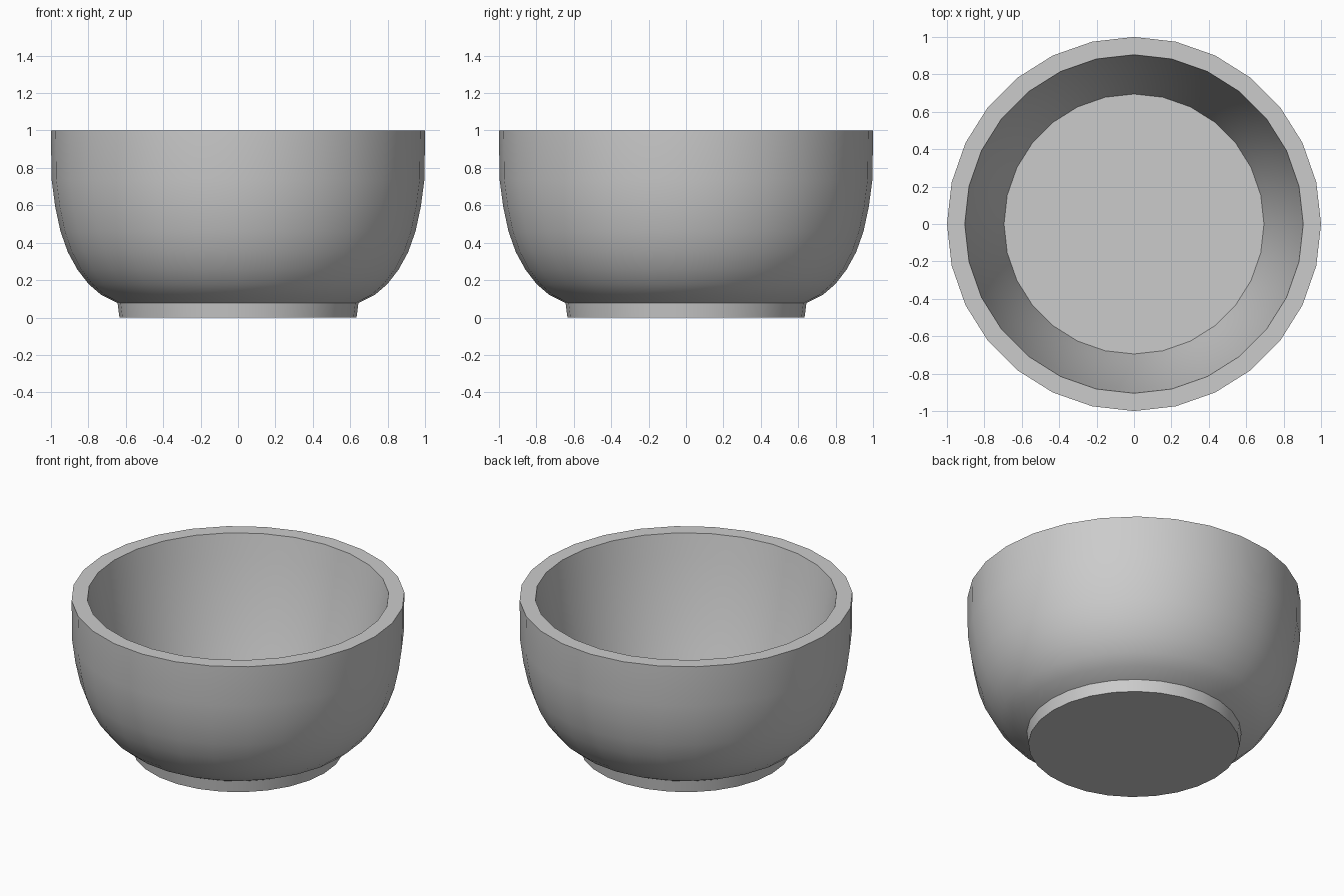
import bpy, bmesh, math

if "Cube" in bpy.data.objects:
    bpy.data.objects.remove(bpy.data.objects["Cube"])

SIDES = 28

def lathe(name, profile, sides):
    """Revolve an (r, z) profile around z and cap both open ends."""
    bm = bmesh.new()
    rings = []
    for r, z in profile:
        rings.append([bm.verts.new((r * math.cos(2 * math.pi * i / sides),
                                    r * math.sin(2 * math.pi * i / sides), z))
                      for i in range(sides)])
    for a, b in zip(rings, rings[1:]):
        for i in range(sides):
            j = (i + 1) % sides
            bm.faces.new((a[i], a[j], b[j], b[i]))
    bm.faces.new(rings[0][::-1])
    bm.faces.new(rings[-1])
    bmesh.ops.recalc_face_normals(bm, faces=bm.faces)
    mesh = bpy.data.meshes.new(name)
    bm.to_mesh(mesh)
    bm.free()
    ob = bpy.data.objects.new(name, mesh)
    bpy.context.collection.objects.link(ob)
    return ob

# Foot ring and outer wall, from the base up to the rim
outer = [(0.634, 0.0), (0.644, 0.077), (0.73, 0.12), (0.798, 0.178),
         (0.859, 0.257), (0.91, 0.35), (0.949, 0.46), (0.977, 0.59),
         (0.997, 0.74), (1.0, 1.0)]
# Inner wall: gently curved taper from the rim down to the flat floor
floor_z, steps = 0.16, 6
depth = 1.0 - floor_z
inner = []
for i in range(steps + 1):
    t = i / steps
    inner.append((0.905 - 0.145 * t - 0.065 * t * t, 1.0 - depth * t))

bowl = lathe("bowl", outer + inner, SIDES)

# Smooth walls with crisp rim, floor and foot edges
bpy.context.view_layer.objects.active = bowl
bowl.select_set(True)
bpy.ops.object.shade_smooth_by_angle(angle=math.radians(30))
